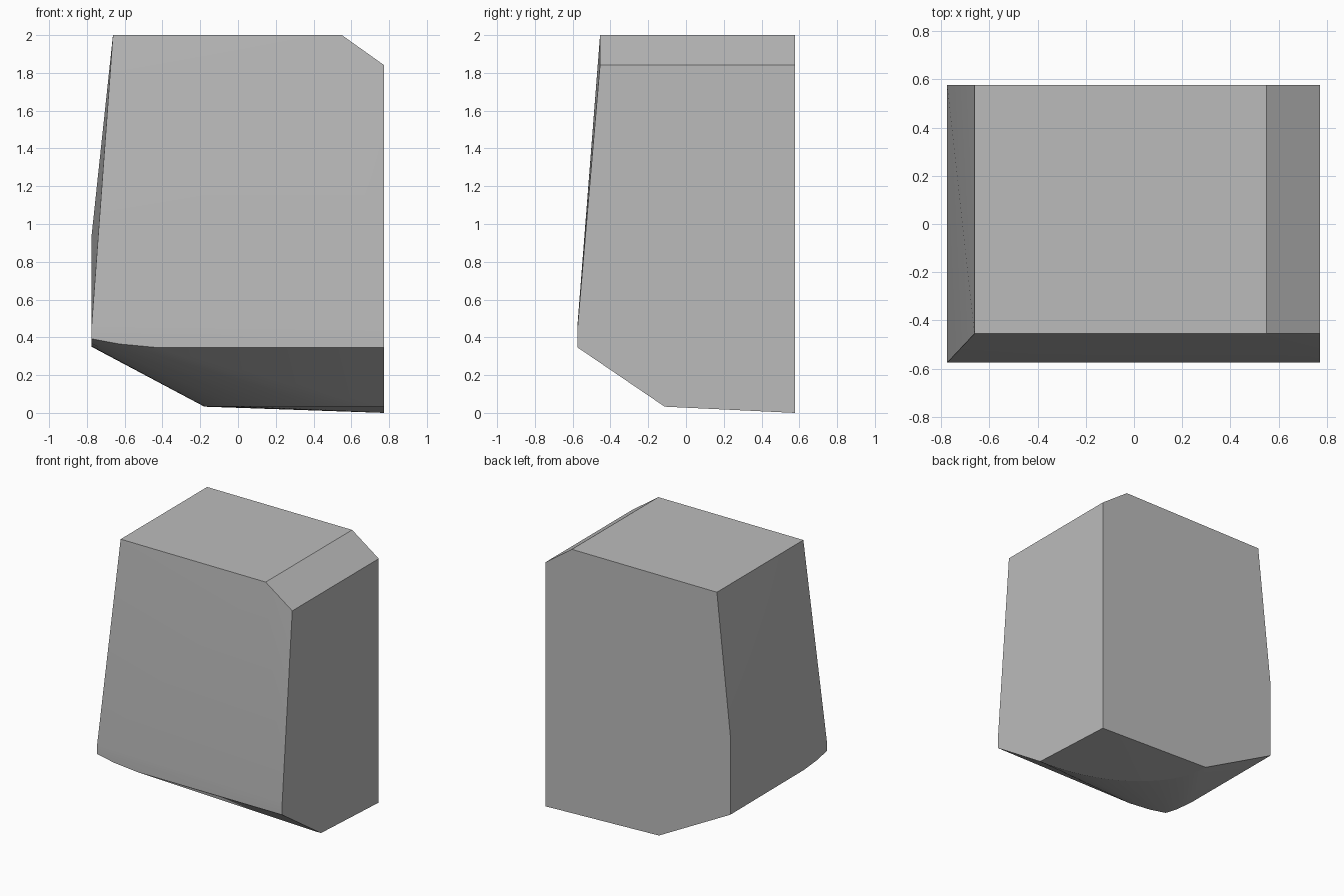
import bpy, bmesh, math

cube = bpy.data.objects.get("Cube")
if cube:
    bpy.data.objects.remove(cube, do_unlink=True)

# One plain grey material
grey = bpy.data.materials.new("plain_grey")
grey.use_nodes = True
colour = (0.5, 0.5, 0.5, 1)
grey.diffuse_color = colour
grey.node_tree.nodes["Principled BSDF"].inputs["Base Color"].default_value = colour

LEFT, RIGHT, FRONT, BACK = -0.775, 0.772, -0.575, 0.577
TOP_LEFT, TOP_RIGHT, TOP_FRONT = -0.662, 0.55, -0.455
RIM = 0.347     # height where the underside meets the walls
points = []

# Flat top with a chamfer along the right
for y in (TOP_FRONT, BACK):
    points += [(TOP_LEFT, y, 2), (TOP_RIGHT, y, 2), (RIGHT, y, 1.842)]

# Foot of the leaning front and side walls
points += [(LEFT, BACK, 0.94), (LEFT, FRONT, 0.46), (RIGHT, FRONT, 0.44)]

# Rim of the underside, rising slightly around one corner
points += [(RIGHT, FRONT, RIM), (-0.44, FRONT, RIM), (-0.63, FRONT, 0.365),
           (LEFT, FRONT, 0.392), (LEFT, -0.46, 0.368), (LEFT, -0.3, 0.353),
           (LEFT, BACK, 0.35)]

# Rounded lower ring and the lowest corner
STEPS = 20
for i in range(STEPS + 1):
    a = math.pi / 2 * i / STEPS
    points.append((RIGHT - 0.95 * math.cos(a), BACK - 0.69 * math.sin(a), 0.033))
points.append((RIGHT, BACK, 0))

# Faceted body wrapped around the outline points
bm = bmesh.new()
for p in points:
    bm.verts.new(p)
hull = bmesh.ops.convex_hull(bm, input=bm.verts[:])
spare = {g for g in hull["geom_interior"] + hull["geom_unused"]
         if isinstance(g, bmesh.types.BMVert)}
bmesh.ops.delete(bm, geom=list(spare), context="VERTS")
bmesh.ops.dissolve_limit(bm, angle_limit=math.radians(0.3),
                         verts=bm.verts[:], edges=bm.edges[:])
bmesh.ops.recalc_face_normals(bm, faces=bm.faces[:])
mesh = bpy.data.meshes.new("faceted_block")
bm.to_mesh(mesh)
bm.free()
mesh.materials.append(grey)

block = bpy.data.objects.new("faceted_block", mesh)
bpy.context.collection.objects.link(block)
bpy.ops.object.select_all(action="DESELECT")
block.select_set(True)
bpy.context.view_layer.objects.active = block
bpy.ops.object.shade_smooth_by_angle(angle=math.radians(10))
